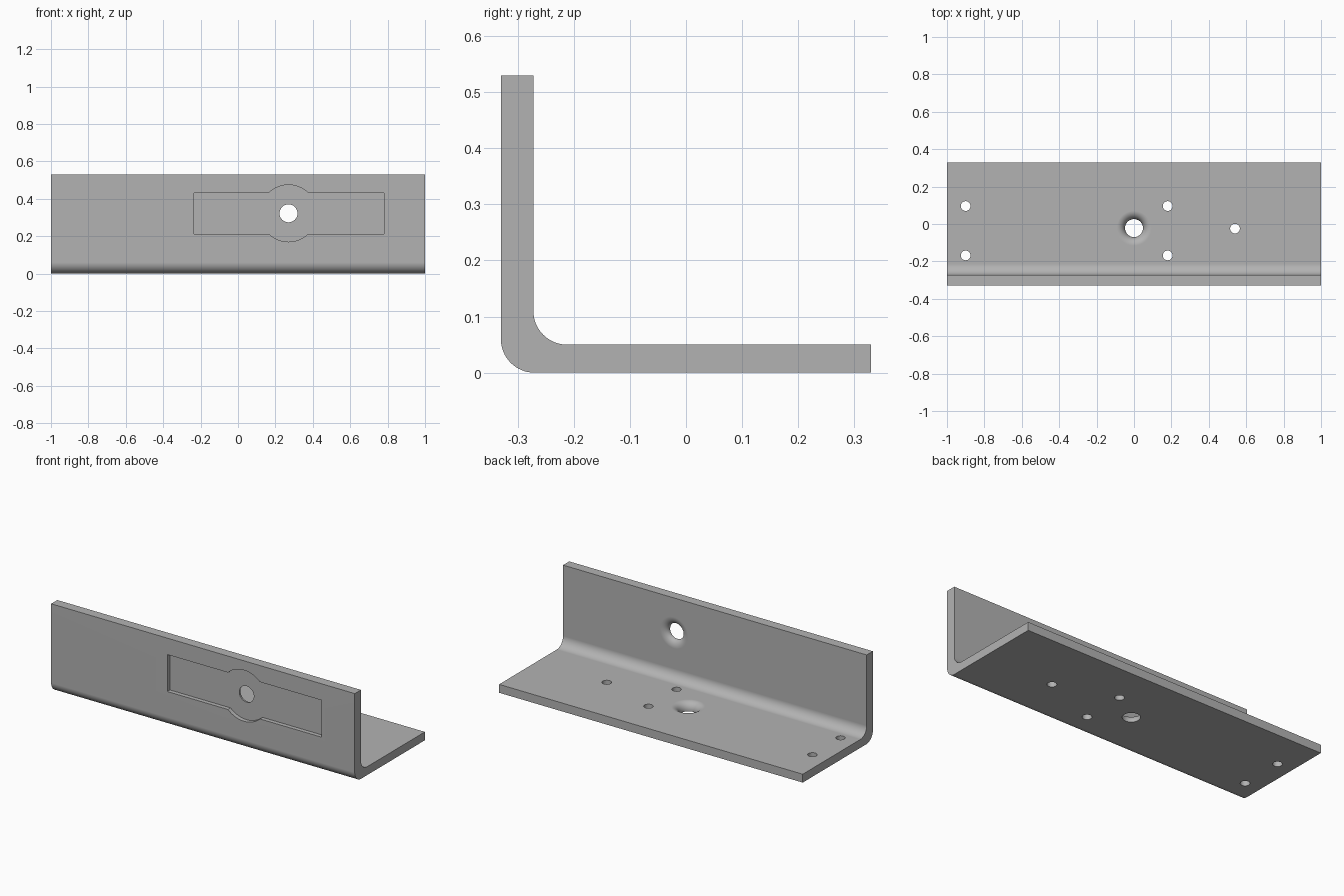
import bpy, bmesh, math
from mathutils import Matrix, Vector

default = bpy.data.objects.get("Cube")
if default:
    bpy.data.objects.remove(default)

steel = bpy.data.materials.new("grey steel")
steel.use_nodes = True
steel.diffuse_color = (0.45, 0.45, 0.45, 1)
steel.node_tree.nodes["Principled BSDF"].inputs["Base Color"].default_value = (0.45, 0.45, 0.45, 1)


def arc(cx, cy, rx, ry, start, end, steps):
    """Points on an elliptic arc, angles in degrees."""
    angles = [math.radians(start + (end - start) * i / steps) for i in range(steps + 1)]
    return [(cx + rx * math.cos(a), cy + ry * math.sin(a)) for a in angles]


def make_object(name, bm, matrix=Matrix()):
    bmesh.ops.recalc_face_normals(bm, faces=bm.faces)
    mesh = bpy.data.meshes.new(name)
    bm.to_mesh(mesh)
    bm.free()
    mesh.transform(matrix)
    mesh.materials.append(steel)
    obj = bpy.data.objects.new(name, mesh)
    bpy.context.collection.objects.link(obj)
    return obj


def extrude(name, points, vector):
    """Solid made by extruding a closed outline."""
    bm = bmesh.new()
    face = bm.faces.new([bm.verts.new(p) for p in points])
    new = bmesh.ops.extrude_face_region(bm, geom=[face])["geom"]
    bmesh.ops.translate(bm, vec=vector, verts=[v for v in new if isinstance(v, bmesh.types.BMVert)])
    return make_object(name, bm)


def revolve(name, profile, matrix, steps=48):
    """Solid turned about local z from (radius, height) points."""
    bm = bmesh.new()
    rings = []
    for r, h in profile:
        rings.append([bm.verts.new((x, y, h)) for x, y in arc(0, 0, r, r, 0, 360, steps)[:-1]])
    for low, high in zip(rings, rings[1:]):
        for i in range(steps):
            j = (i + 1) % steps
            bm.faces.new((low[i], low[j], high[j], high[i]))
    bm.faces.new(rings[0])
    bm.faces.new(rings[-1])
    return make_object(name, bm, matrix)


def cut(target, cutter):
    mod = target.modifiers.new(cutter.name, 'BOOLEAN')
    mod.operation = 'DIFFERENCE'
    mod.solver = 'EXACT'
    mod.object = cutter
    bpy.context.view_layer.objects.active = target
    bpy.ops.object.modifier_apply(modifier=mod.name)
    bpy.data.objects.remove(cutter)


# L-shaped section with rounded bend, extruded along x
FRONT, INNER, BACK = -0.33, -0.272, 0.33
FLOOR, TOP, BEND = 0.05, 0.53, 0.06
section = [(FRONT, TOP)]
section += arc(FRONT + BEND, BEND, BEND, BEND, 180, 270, 16)
section += [(BACK, 0), (BACK, FLOOR)]
section += arc(INNER + BEND, FLOOR + BEND, BEND, BEND, 270, 180, 16)
section += [(INNER, TOP)]
bracket = extrude("angle_bracket", [(-1, y, z) for y, z in section], (2, 0, 0))

# Shallow slot in the front with round bulges above and below the hole
HOLE_X, HOLE_Z, BULGE, HALF = 0.27, 0.322, 0.152, 0.11
RECESS = 0.025
a = math.degrees(math.asin(HALF / BULGE))
outline = [(-0.235, HOLE_Z - HALF)]
outline += arc(HOLE_X, HOLE_Z, BULGE, BULGE, 180 + a, 360 - a, 20)
outline += [(0.78, HOLE_Z - HALF), (0.78, HOLE_Z + HALF)]
outline += arc(HOLE_X, HOLE_Z, BULGE, BULGE, a, 180 - a, 20)
outline += [(-0.235, HOLE_Z + HALF)]
cut(bracket, extrude("front_slot_cutter", [(x, FRONT - 0.1, z) for x, z in outline],
                     (0, 0.1 + RECESS, 0)))


def flared_profile(depth, radius=0.048, flare=0.045):
    """Straight bore that rounds outwards to the surface at height zero."""
    curve = arc(radius + flare, -depth, flare, depth, 180, 90, 12)
    return [(radius, -0.1)] + curve + [(radius + flare, 0.05)]


# Large rounded holes in the floor and the upright
floor_place = Matrix.Translation((0, -0.022, FLOOR))
wall_place = Matrix.Translation((HOLE_X, INNER, HOLE_Z)) @ Matrix.Rotation(-math.pi / 2, 4, 'X')
cut(bracket, revolve("floor_hole_cutter", flared_profile(0.045), floor_place))
cut(bracket, revolve("wall_hole_cutter", flared_profile(0.03), wall_place))

# Small screw holes in the floor
screws = [(x, y) for x in (-0.9, 0.18) for y in (0.096, -0.168)] + [(0.54, -0.025)]
for x, y in screws:
    place = Matrix.Translation((x, y, 0))
    cut(bracket, revolve("screw_hole_cutter", [(0.026, -0.1), (0.026, 0.1)], place, 32))

# Smooth bends and flares, flat plates
bpy.ops.object.select_all(action='DESELECT')
bracket.select_set(True)
bpy.context.view_layer.objects.active = bracket
bpy.ops.object.shade_smooth_by_angle(angle=math.radians(30))
weighted = bracket.modifiers.new("flat_plate_normals", 'WEIGHTED_NORMAL')
weighted.keep_sharp = True
